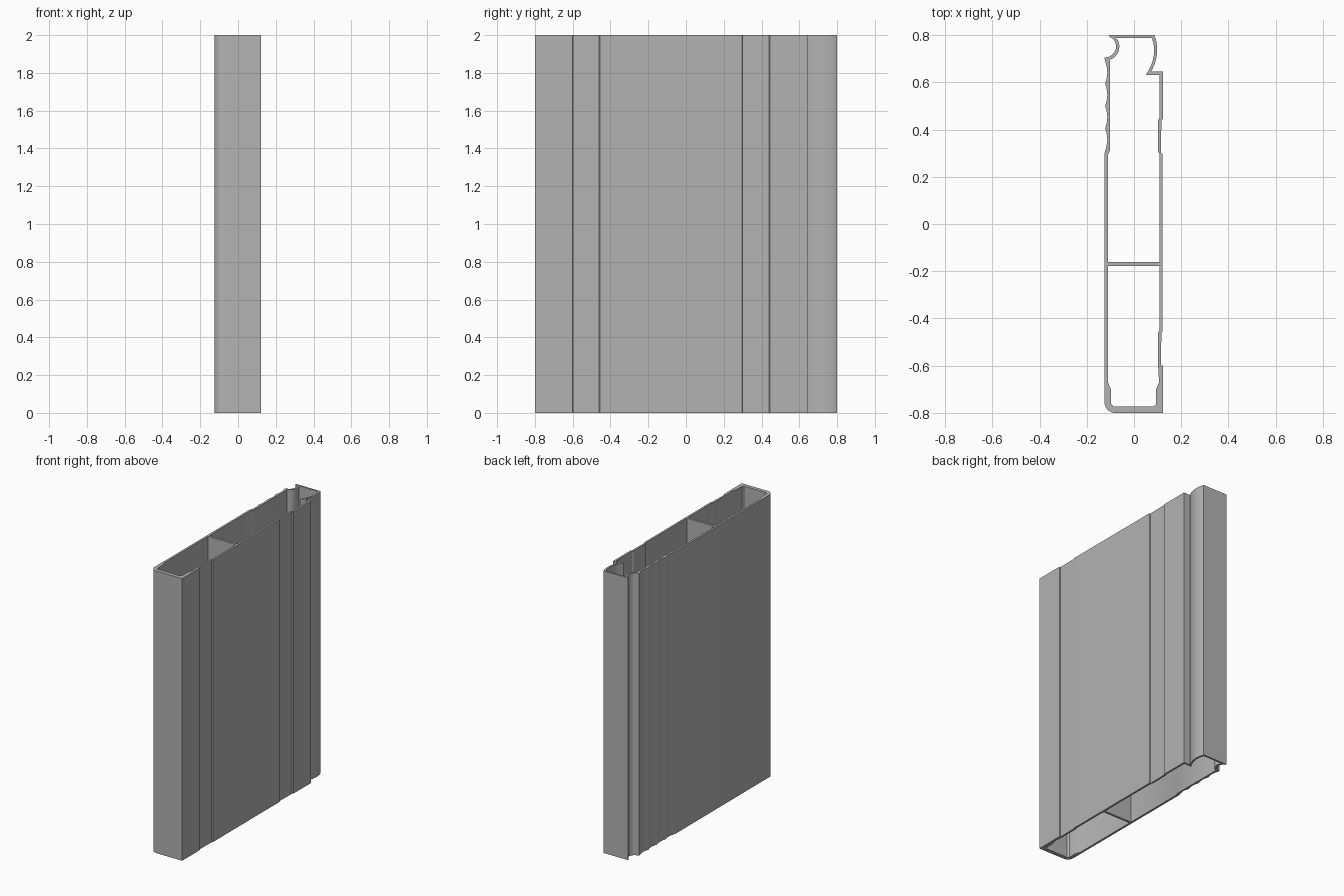
import bpy, bmesh
from math import sin, cos, pi, radians

cube = bpy.data.objects.get("Cube")
if cube:
    bpy.data.objects.remove(cube, do_unlink=True)

HEIGHT = 2.0


def arc(cx, cy, r, start, end, steps=10):
    """Points along a circular arc, angles in degrees."""
    angles = [radians(start + (end - start) * i / steps) for i in range(steps + 1)]
    return [(cx + r * cos(a), cy + r * sin(a)) for a in angles]


def bulge(x0, y0, x1, y1, depth, steps=10):
    """Bowed line between two points, pushed towards +x."""
    ts = [i / steps for i in range(steps + 1)]
    return [(x0 + (x1 - x0) * t + 4 * depth * t * (1 - t), y0 + (y1 - y0) * t) for t in ts]


# Four shallow flutes down the right-hand wall
flutes = [(-0.122 + 0.009 * abs(sin(pi * i / 6)), 0.69 - 0.38 * i / 24) for i in range(25)]

# Outer outline, anticlockwise from the rounded front corner
outer = (
    arc(-0.08, -0.755, 0.045, 180, 270)
    + [(0.122, -0.8), (0.122, -0.6), (0.114, -0.598), (0.116, -0.46), (0.121, -0.455)]
    + [(0.121, 0.297), (0.114, 0.3), (0.116, 0.44), (0.122, 0.445), (0.122, 0.645)]
    + bulge(0.072, 0.645, 0.087, 0.8, 0.018)
    + [(-0.105, 0.8), (-0.102, 0.79)]
    + arc(-0.122, 0.752, 0.046, 55, -80)
    + [(-0.125, 0.705)]
    + flutes
    + [(-0.125, 0.297)]
)

# Large rear chamber
rear_chamber = (
    [(-0.11, -0.162), (0.107, -0.162), (0.107, 0.3), (0.101, 0.305), (0.102, 0.44)]
    + [(0.108, 0.45), (0.108, 0.631)]
    + bulge(0.05, 0.631, 0.076, 0.787, 0.02)
    + [(-0.082, 0.787)]
    + arc(-0.122, 0.752, 0.06, 30, -72)
    + [(-0.101, 0.685), (-0.101, 0.312), (-0.11, 0.295)]
)

# Small front chamber with thickened corners
front_chamber = [
    (-0.11, -0.178), (-0.11, -0.67), (-0.098, -0.7), (-0.098, -0.76),
    (-0.088, -0.772), (0.085, -0.772), (0.094, -0.762), (0.094, -0.7),
    (0.106, -0.67), (0.102, -0.598), (0.102, -0.46), (0.107, -0.45), (0.107, -0.178),
]

# Fill the section between the outlines and extrude it upward
bm = bmesh.new()
edges = []
for loop in (outer, rear_chamber, front_chamber):
    verts = [bm.verts.new((x, y, 0)) for x, y in loop]
    edges += [bm.edges.new((v, verts[i - 1])) for i, v in enumerate(verts)]
bmesh.ops.triangle_fill(bm, use_beauty=True, use_dissolve=False, edges=edges, normal=(0, 0, 1))
extruded = bmesh.ops.extrude_face_region(bm, geom=bm.faces[:], use_keep_orig=True)
top = [g for g in extruded["geom"] if isinstance(g, bmesh.types.BMVert)]
bmesh.ops.translate(bm, verts=top, vec=(0, 0, HEIGHT))
bmesh.ops.recalc_face_normals(bm, faces=bm.faces[:])

mesh = bpy.data.meshes.new("hollow_panel")
bm.to_mesh(mesh)
bm.free()
panel = bpy.data.objects.new("hollow_panel", mesh)
bpy.context.collection.objects.link(panel)

# Plain grey material
grey = (0.45, 0.45, 0.45, 1)
mat = bpy.data.materials.new("plain_grey")
mat.use_nodes = True
mat.diffuse_color = grey
mat.node_tree.nodes["Principled BSDF"].inputs["Base Color"].default_value = grey
mesh.materials.append(mat)

# Smooth the curved walls, keep corners sharp
bpy.ops.object.select_all(action="DESELECT")
panel.select_set(True)
bpy.context.view_layer.objects.active = panel
bpy.ops.object.shade_smooth_by_angle(angle=radians(30))
